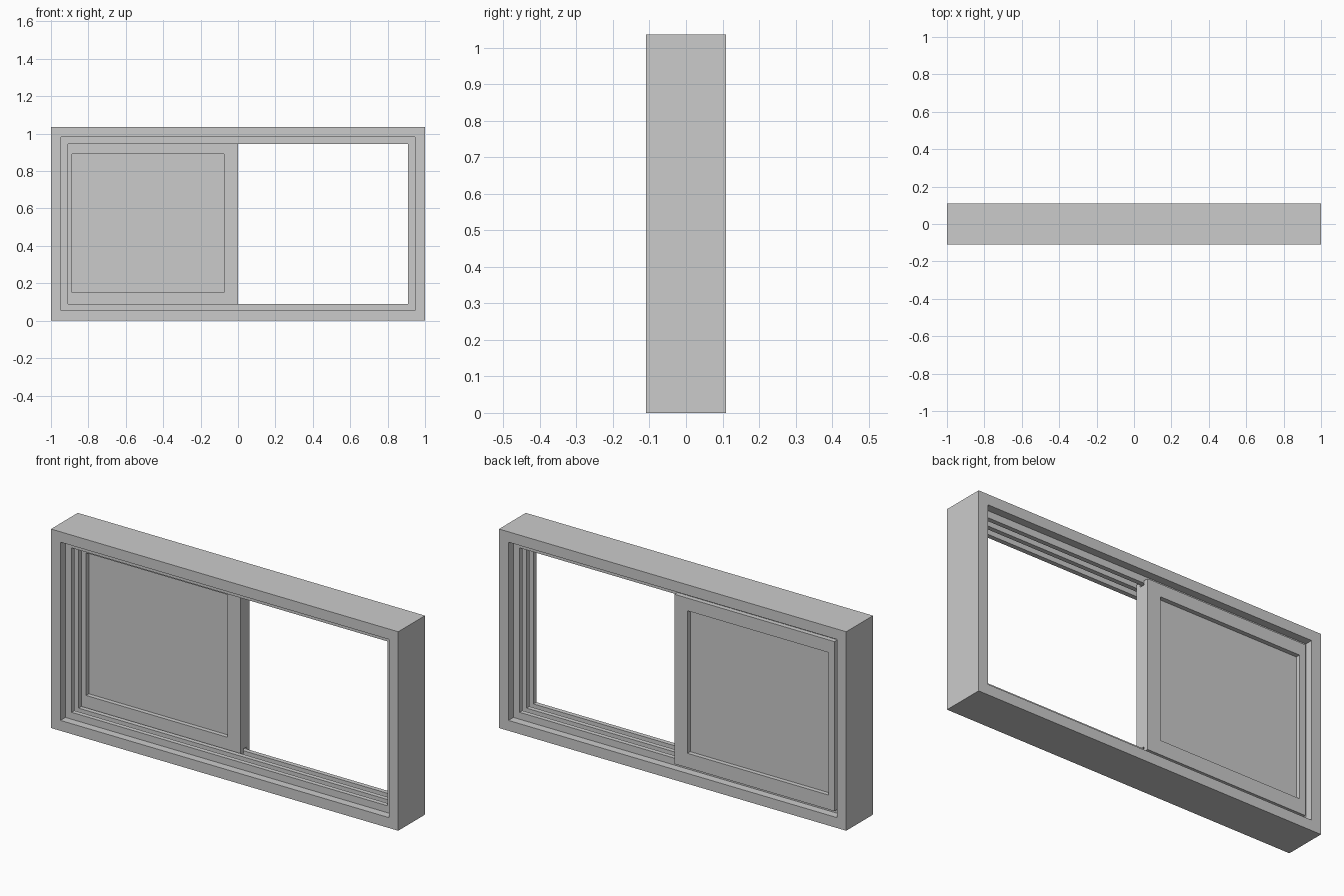
import bpy, bmesh

if "Cube" in bpy.data.objects:
    bpy.data.objects.remove(bpy.data.objects["Cube"])

H = 1.036  # overall height


def add_object(name, bm):
    bmesh.ops.recalc_face_normals(bm, faces=bm.faces)
    me = bpy.data.meshes.new(name)
    bm.to_mesh(me)
    bm.free()
    ob = bpy.data.objects.new(name, me)
    bpy.context.scene.collection.objects.link(ob)
    return ob


def ring(name, profile, x0, x1, z0, z1):
    """Sweep a closed (inset, y) profile round a rectangle with mitred corners."""
    bm = bmesh.new()
    loops = []
    for sx, sz in ((0, 0), (1, 0), (1, 1), (0, 1)):
        loops.append([bm.verts.new((x1 - d if sx else x0 + d, y,
                                    z1 - d if sz else z0 + d)) for d, y in profile])
    n = len(profile)
    for i in range(4):
        a, b = loops[i], loops[(i + 1) % 4]
        for j in range(n):
            k = (j + 1) % n
            bm.faces.new((a[j], b[j], b[k], a[k]))
    return add_object(name, bm)


def prism_x(name, profile, x0, x1):
    """Extrude a closed (y, z) profile along x."""
    bm = bmesh.new()
    face = bm.faces.new([bm.verts.new((x0, y, z)) for y, z in profile])
    ext = bmesh.ops.extrude_face_region(bm, geom=[face])
    verts = [v for v in ext["geom"] if isinstance(v, bmesh.types.BMVert)]
    bmesh.ops.translate(bm, verts=verts, vec=(x1 - x0, 0, 0))
    return add_object(name, bm)


def box(name, x0, x1, y0, y1, z0, z1):
    return prism_x(name, [(y0, z0), (y1, z0), (y1, z1), (y0, z1)], x0, x1)


# Outer frame: comb section with three track ridges
BASE, RIDGE = 0.054, 0.09
comb = [(0, 0.11), (0, -0.11), (BASE, -0.11)]
for y in (-0.057, 0.0, 0.057):
    comb += [(BASE, y - 0.012), (RIDGE, y - 0.012), (RIDGE, y + 0.012), (BASE, y + 0.012)]
comb.append((BASE, 0.11))
ring("window_frame", comb, -1, 1, 0, H)

# Sliding sash on the rear track, its rails grooved to straddle the ridge
XL, XR, ZB, ZT = -0.922, 0.0, 0.075, 0.958
PL, PR, PB, PT = -0.888, -0.075, 0.15, 0.892
Y0, Y1, YC = 0.019, 0.095, 0.057


def rail(name, edge, inner, groove):
    w = 0.0135
    prism_x(name, [(Y0, inner), (Y0, edge), (YC - w, edge), (YC - w, groove),
                   (YC + w, groove), (YC + w, edge), (Y1, edge), (Y1, inner)], XL, XR)


rail("sash_bottom_rail", ZB, PB, 0.1)
rail("sash_top_rail", ZT, PT, 0.936)
box("sash_left_stile", XL, PL, Y0, Y1, PB, PT)
box("sash_right_stile", PR, XR, Y0, Y1, PB, PT)

# Pane recessed on both sides of the sash
box("sash_pane", PL, PR, YC - 0.015, YC + 0.015, PB, PT)
